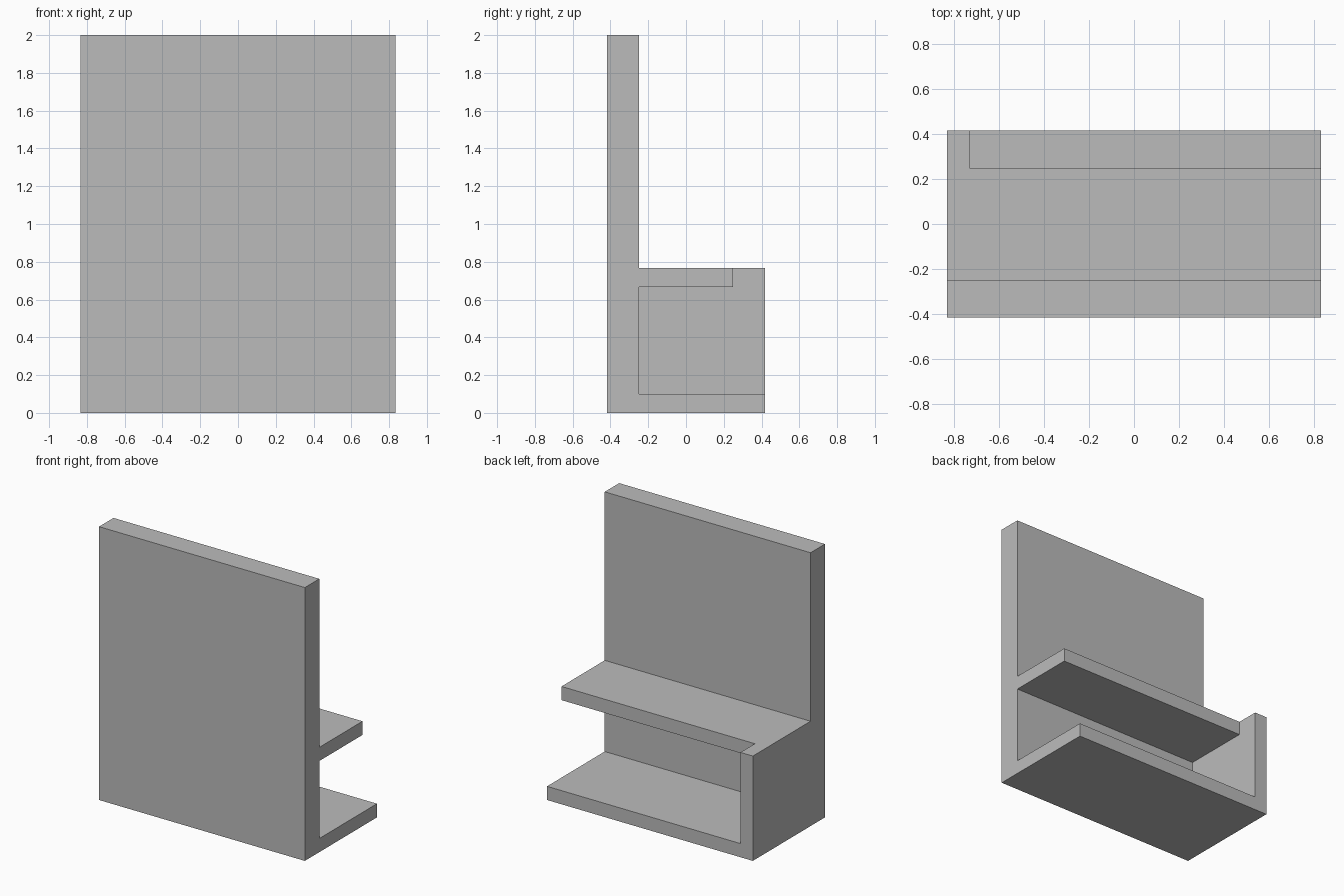
import bpy
import bmesh

cube = bpy.data.objects.get("Cube")
if cube:
    bpy.data.objects.remove(cube, do_unlink=True)

HALF_W, HALF_D = 0.833, 0.417
BOARD = 0.1            # thickness of base, shelf and side panel
INNER_Y = 0.25         # rear of the tall panel (-) and rear edge of the shelf (+)
SHELF_TOP, HEIGHT = 0.767, 2.0

grey = bpy.data.materials.new("plain grey")
grey.use_nodes = True
colour = (0.5, 0.5, 0.5, 1.0)
grey.diffuse_color = colour
grey.node_tree.nodes["Principled BSDF"].inputs["Base Color"].default_value = colour


def extrude_profile(name, profile, x0, x1):
    """Extrude a side profile of (y, z) points from x0 to x1."""
    bm = bmesh.new()
    face = bm.faces.new([bm.verts.new((x0, y, z)) for y, z in profile])
    ext = bmesh.ops.extrude_face_region(bm, geom=[face])
    verts = [g for g in ext["geom"] if isinstance(g, bmesh.types.BMVert)]
    bmesh.ops.translate(bm, vec=(x1 - x0, 0, 0), verts=verts)
    bmesh.ops.recalc_face_normals(bm, faces=bm.faces)
    mesh = bpy.data.meshes.new(name)
    bm.to_mesh(mesh)
    bm.free()
    mesh.materials.append(grey)
    obj = bpy.data.objects.new(name, mesh)
    bpy.context.collection.objects.link(obj)
    return obj


# Tall front panel with a lower block behind it
stand = extrude_profile("shelf_stand", [
    (-HALF_D, 0), (HALF_D, 0), (HALF_D, SHELF_TOP),
    (-INNER_Y, SHELF_TOP), (-INNER_Y, HEIGHT), (-HALF_D, HEIGHT),
], -HALF_W, HALF_W)

# Hollow under the shelf and behind its rear edge, leaving one side panel
shelf_bottom = SHELF_TOP - BOARD
hollow = extrude_profile("hollow_cutter", [
    (-INNER_Y, BOARD), (HALF_D + 0.2, BOARD), (HALF_D + 0.2, SHELF_TOP + 0.2),
    (INNER_Y, SHELF_TOP + 0.2), (INNER_Y, shelf_bottom), (-INNER_Y, shelf_bottom),
], -HALF_W + BOARD, HALF_W + 0.2)
hollow.hide_render = True
hollow.hide_viewport = True

cut = stand.modifiers.new("cut_hollow", "BOOLEAN")
cut.operation = "DIFFERENCE"
cut.solver = "EXACT"
cut.object = hollow

# Bake the cut so the stand is one clean solid
bpy.context.view_layer.update()
evaluated = stand.evaluated_get(bpy.context.evaluated_depsgraph_get())
solid = bpy.data.meshes.new_from_object(evaluated)
stand.modifiers.clear()
stand.data = solid
bpy.data.objects.remove(hollow, do_unlink=True)
